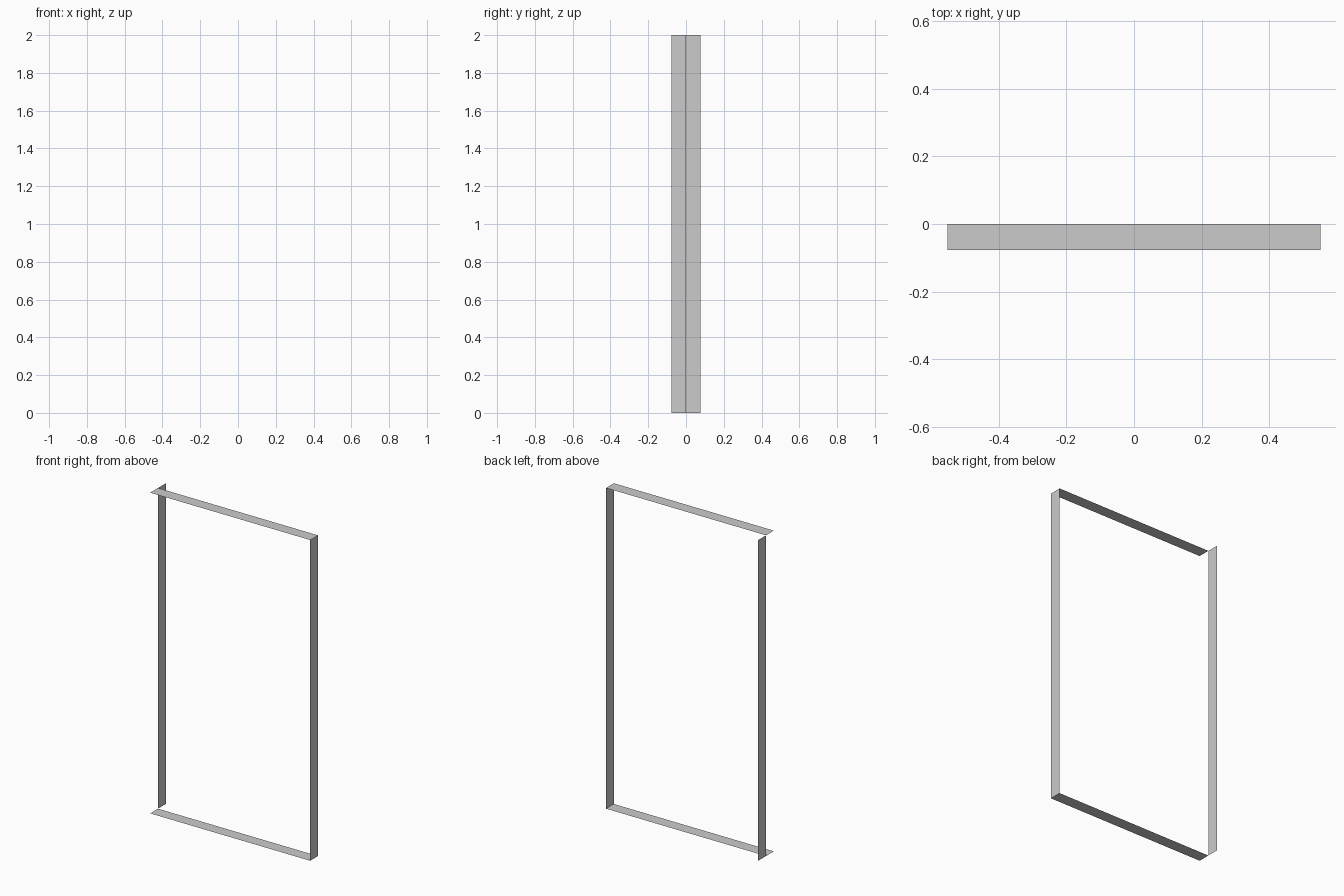
import bpy

if "Cube" in bpy.data.objects:
    bpy.data.objects.remove(bpy.data.objects["Cube"])

W, H, D = 0.552, 2.0, 0.077  # half width, height, strip depth


def strip(name, start, end, y0, y1):
    """Flat strip running between two (x, z) points, spanning y0 to y1."""
    (xa, za), (xb, zb) = start, end
    verts = [(xa, y0, za), (xb, y0, zb), (xb, y1, zb), (xa, y1, za)]
    mesh = bpy.data.meshes.new(name)
    mesh.from_pydata(verts, [], [(0, 1, 2, 3)])
    obj = bpy.data.objects.new(name, mesh)
    bpy.context.collection.objects.link(obj)
    return obj


# Horizontal strips, both facing up and set forward of the centre plane
for name, z in (("bottom_strip", 0.0), ("top_strip", H)):
    strip(name, (-W, z), (W, z), -D, 0)

# Right upright sits forward, left upright sits behind the centre plane
strip("right_upright", (W, H), (W, 0), -D, 0)
strip("left_upright", (-W, H), (-W, 0), 0, D)
